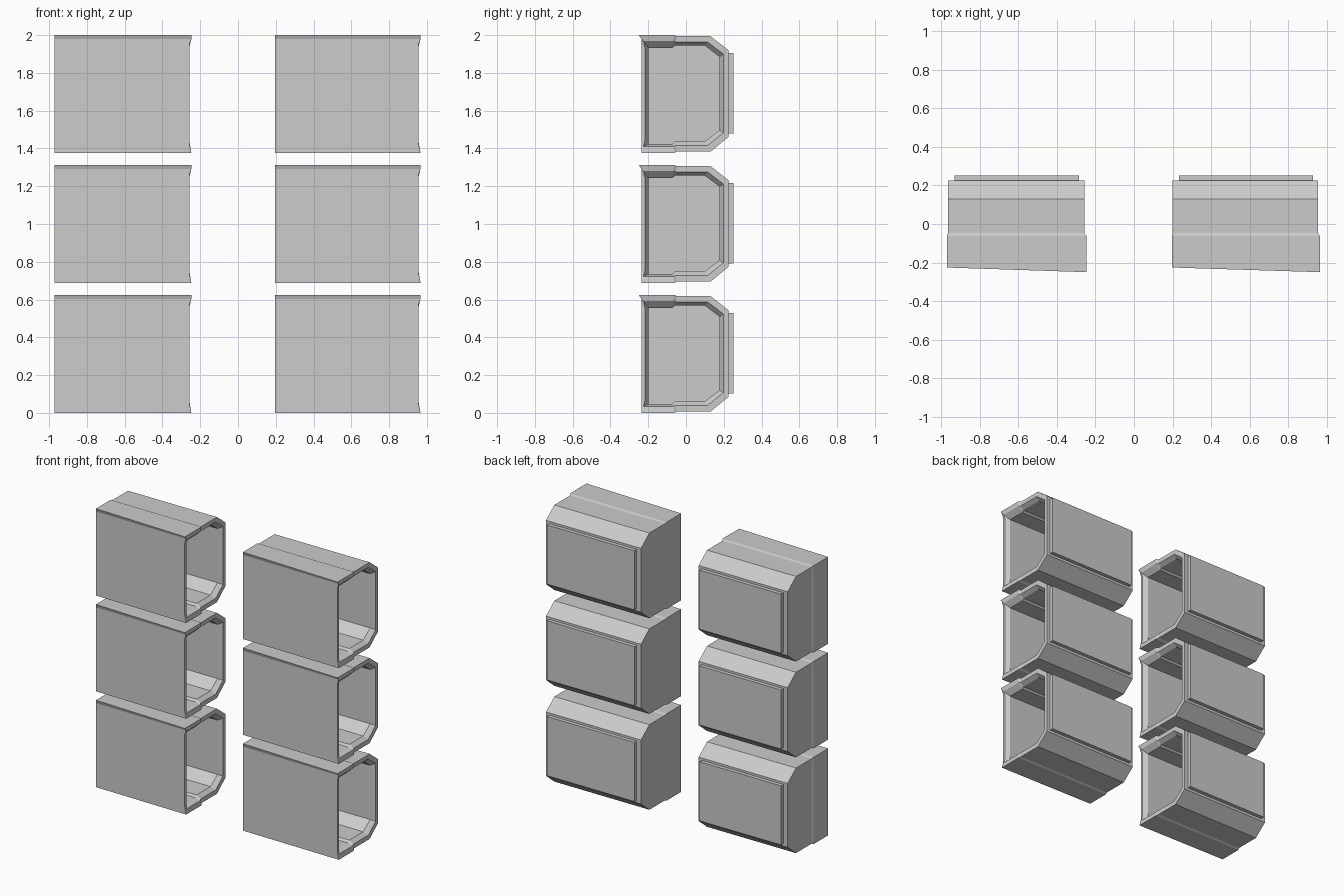
import bpy, bmesh

if "Cube" in bpy.data.objects:
    bpy.data.objects.remove(bpy.data.objects["Cube"])

H = 0.624        # height of one bin
PITCH = 0.688    # vertical spacing
FRONT = -0.236   # front panel plane at the open end

# Loops in (y, z): bottom front -> back -> top front -> down the front panel
outer = [(FRONT, 0), (-0.062, 0), (-0.048, 0.007), (0.13, 0.007), (0.225, 0.085),
         (0.225, H - 0.08), (0.13, H - 0.006), (-0.048, H - 0.006), (-0.062, H),
         (-0.25, H), (FRONT, H - 0.02), (FRONT, H - 0.05), (FRONT, 0.05)]
mid = [(-0.226, 0.035), (-0.068, 0.035), (-0.054, 0.04), (0.115, 0.04), (0.198, 0.107),
       (0.198, H - 0.10), (0.115, H - 0.037), (-0.054, H - 0.037), (-0.068, H - 0.032),
       (-0.226, H - 0.032), (-0.222, H - 0.04), (-0.218, H - 0.065), (-0.218, 0.065)]
inner = [(-0.198, 0.047), (-0.072, 0.047), (-0.058, 0.062), (0.10, 0.062), (0.178, 0.12),
         (0.178, H - 0.115), (0.10, H - 0.056), (-0.058, H - 0.056), (-0.072, H - 0.068),
         (-0.198, H - 0.068), (-0.198, H - 0.075), (-0.198, H - 0.09), (-0.198, 0.09)]
LIP = {0, 1, 8, 9, 10}             # rail points pushed out at the open end
FRONT_PTS = {0, 1, 8, 9, 10, 11, 12}


def add_object(name, bm):
    bmesh.ops.recalc_face_normals(bm, faces=bm.faces)
    me = bpy.data.meshes.new(name)
    bm.to_mesh(me)
    bm.free()
    ob = bpy.data.objects.new(name, me)
    bpy.context.collection.objects.link(ob)


def bin_shell(name, left, right, z0, flare):
    bm = bmesh.new()

    def ring(loop, xf, yf=lambda i, y: y):
        return [bm.verts.new((xf(i), yf(i, y), z0 + z)) for i, (y, z) in enumerate(loop)]

    rings = [
        # closed end, front panel slightly skewed
        ring(outer, lambda i: left - (flare if i in FRONT_PTS else 0),
             lambda i, y: -0.226 if y < -0.2 else y),
        # open end rim, bevelled mouth, cavity
        ring(outer, lambda i: right + (0.011 if i in LIP else 0)),
        ring(mid, lambda i: right + (0.005 if i in LIP else 0)),
        ring(inner, lambda i: right - 0.03),
        ring(inner, lambda i: left + 0.03),
    ]
    n = len(outer)
    for a, b in zip(rings, rings[1:]):
        for i in range(n):
            j = (i + 1) % n
            bm.faces.new((a[i], a[j], b[j], b[i]))
    # end wall, with the small step behind the front section
    e = rings[0]
    bm.faces.new([e[i] for i in (0, 1, 8, 9, 10, 11, 12)])
    bm.faces.new([e[i] for i in (1, 2, 7, 8)])
    bm.faces.new(e[2:8])
    bm.faces.new(rings[-1])
    add_object(name, bm)


def back_panel(name, left, right, z0):
    bm = bmesh.new()
    bmesh.ops.create_cube(bm, size=1)
    za, zb = z0 + 0.103, z0 + H - 0.096
    for v in bm.verts:
        v.co = (left + 0.034 if v.co.x < 0 else right - 0.027,
                0.222 if v.co.y < 0 else 0.252,
                za if v.co.z < 0 else zb)
    add_object(name, bm)


# Two columns of three bins
for col, left, right, flare in (("left", -0.965, -0.258, 0.006), ("right", 0.2, 0.955, 0.003)):
    for row in range(3):
        z0 = row * PITCH
        bin_shell(f"{col}_bin_shell_{row + 1}", left, right, z0, flare)
        back_panel(f"{col}_bin_back_panel_{row + 1}", left, right, z0)
